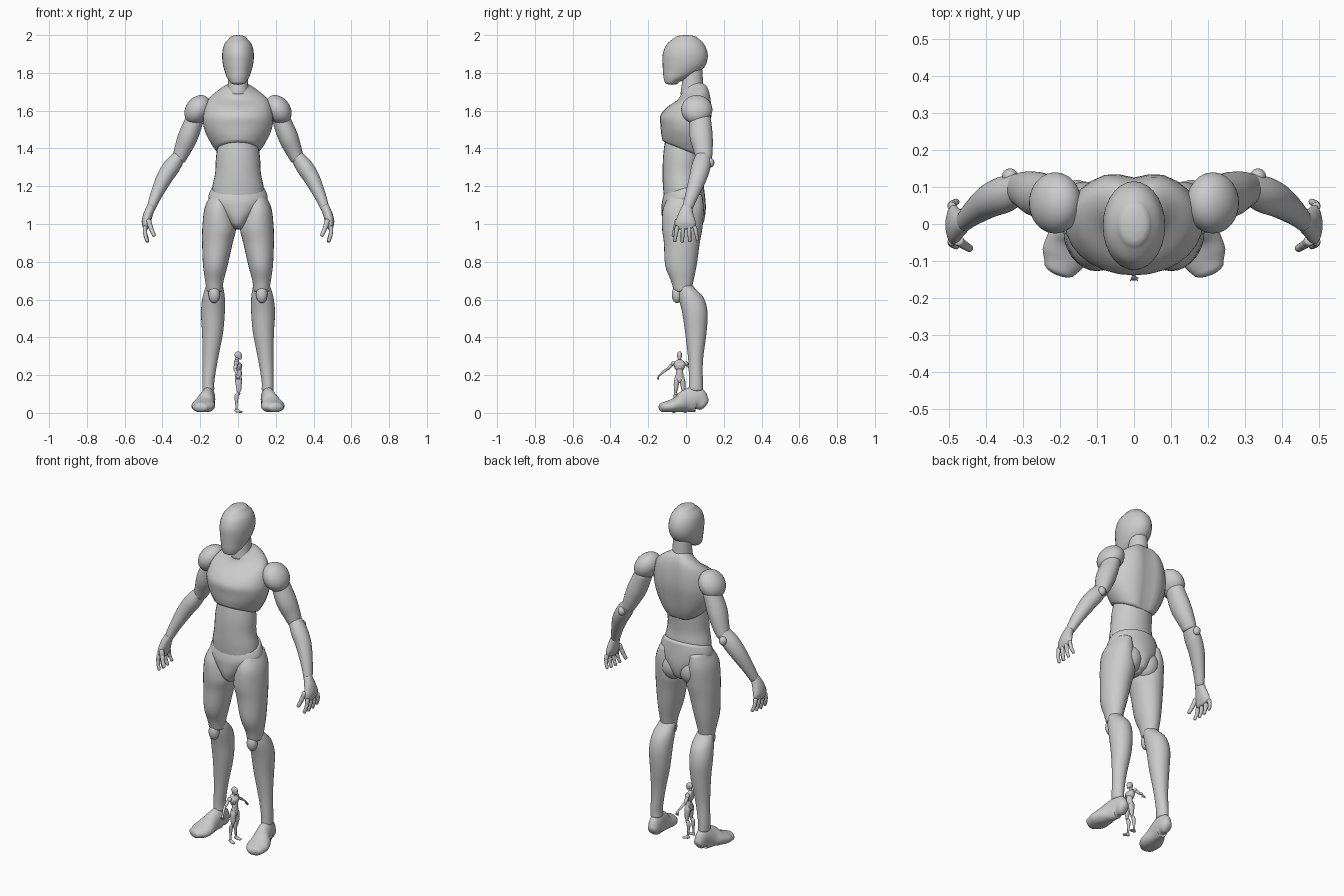
import bpy, bmesh, math
from mathutils import Matrix, Vector

cube = bpy.data.objects.get("Cube")
if cube:
    bpy.data.objects.remove(cube)

grey = bpy.data.materials.new("matte grey")
grey.use_nodes = True
grey.diffuse_color = (0.6, 0.6, 0.6, 1)
grey.node_tree.nodes["Principled BSDF"].inputs["Base Color"].default_value = (0.6, 0.6, 0.6, 1)

SHOULDER = Vector((0.2, 0.06, 1.61))
RAISE = (Matrix.Translation(SHOULDER) @ Matrix.Rotation(math.radians(-23), 4, 'Y')
         @ Matrix.Translation(-SHOULDER))
SMALL = (Matrix.Translation((0, -0.034, 0)) @ Matrix.Rotation(math.pi / 2, 4, 'Z')
         @ Matrix.Scale(0.1625, 4))


def smooth_rings(rings, steps):
    """Catmull-Rom interpolation of (x, y, z, a, b, tilt) rings."""
    pts = [tuple(r) + (0,) * (6 - len(r)) for r in rings]
    pts = [pts[0]] + pts + [pts[-1]]
    out = []
    for i in range(1, len(pts) - 2):
        for s in range(steps):
            t = s / steps
            out.append([b + 0.5 * t * (c - a + t * (2 * a - 5 * b + 4 * c - d
                        + t * (3 * (b - c) + d - a)))
                        for a, b, c, d in zip(*pts[i - 1:i + 3])])
    return out + [list(pts[-2])]


def loft(rings, cap=0.015, upright=False, segs=28, steps=4, bm=None):
    """Skin of elliptical rings with rounded ends."""
    bm = bm or bmesh.new()
    rings = smooth_rings(rings, steps)
    n = len(rings)
    centres = [Vector(r[:3]) for r in rings]
    along = (centres[-1] - centres[0]).normalized()
    frames = []
    for i, r in enumerate(rings):
        if upright:
            t = math.radians(r[5])
            normal = Vector((0, math.sin(t), math.cos(t)))
            normal *= 1 if along.z > 0 else -1
        else:
            normal = (centres[min(i + 1, n - 1)] - centres[max(i - 1, 0)]).normalized()
        u = (Vector((1, 0, 0)) - normal * normal.x).normalized()
        frames.append((centres[i], normal, u, normal.cross(u), r[3], r[4]))

    def end(frame, sign):
        c, nrm, u, v, a, b = frame
        for k in (1, 2, 3):
            t = k * math.pi / 8
            yield (c + nrm * sign * cap * math.sin(t), nrm, u, v,
                   a * math.cos(t), b * math.cos(t))

    full = list(end(frames[0], -1))[::-1] + frames + list(end(frames[-1], 1))
    loops = []
    for c, nrm, u, v, a, b in full:
        angles = [2 * math.pi * k / segs for k in range(segs)]
        loops.append([bm.verts.new(c + u * a * math.cos(t) + v * b * math.sin(t))
                      for t in angles])
    for lo, hi in zip(loops, loops[1:]):
        for k in range(segs):
            j = (k + 1) % segs
            bm.faces.new((lo[k], lo[j], hi[j], hi[k]))
    for loop, frame, sign in ((loops[0], frames[0], -1), (loops[-1], frames[-1], 1)):
        pole = bm.verts.new(frame[0] + frame[1] * sign * cap)
        for k in range(segs):
            bm.faces.new((loop[k], loop[(k + 1) % segs], pole))
    return bm


def ball(centre, radii, lean=0):
    bm = bmesh.new()
    m = (Matrix.Translation(centre) @ Matrix.Rotation(math.radians(lean), 4, 'Y')
         @ Matrix.Diagonal((*radii, 1)))
    bmesh.ops.create_uvsphere(bm, u_segments=28, v_segments=18, radius=1, matrix=m)
    return bm


def place(name, bm, paired=False, arm=False):
    """Put the part on the large figure and on the small one, mirrored if paired."""
    sides = (("left_", 1), ("right_", -1)) if paired else (("", 1),)
    for figure, world in (("", Matrix()), ("small_figure_", SMALL)):
        for side, sign in sides:
            copy = bm.copy()
            if arm and figure:
                copy.transform(RAISE)
            copy.transform(world @ Matrix.Diagonal((sign, 1, 1, 1)))
            bmesh.ops.recalc_face_normals(copy, faces=copy.faces)
            for f in copy.faces:
                f.smooth = True
            mesh = bpy.data.meshes.new(figure + side + name)
            copy.to_mesh(mesh)
            copy.free()
            mesh.materials.append(grey)
            bpy.context.collection.objects.link(bpy.data.objects.new(mesh.name, mesh))
    bm.free()


# head and neck
place("head", loft([(0, 0, 1.985, .045, .062), (0, -.003, 1.95, .073, .1),
                    (0, -.004, 1.9, .084, .119), (0, -.008, 1.85, .081, .116),
                    (0, -.022, 1.81, .071, .1), (0, -.05, 1.775, .058, .069),
                    (0, -.075, 1.752, .042, .038)], upright=True))
place("neck", loft([(0, .035, 1.83, .05, .05), (0, .035, 1.76, .052, .055),
                    (0, .033, 1.69, .058, .062)], upright=True))

# chest with a shallow spine groove
chest = loft([(0, .034, 1.73, .058, .06, -25), (0, .04, 1.7, .105, .088, -25),
              (0, .02, 1.65, .162, .125, -15), (0, .005, 1.57, .186, .142, 0),
              (0, 0, 1.5, .178, .136, 8), (0, -.006, 1.44, .15, .13, 16),
              (0, -.012, 1.4, .122, .122, 22)], upright=True)
for v in chest.verts:
    if v.co.y > 0.03:
        v.co.y -= 0.022 * math.exp(-(v.co.x / 0.045) ** 2) * min(1, (v.co.y - 0.03) / 0.05)
place("chest", chest)

# waist and hips
place("abdomen", loft([(0, -.01, 1.45, .1, .1), (0, -.02, 1.36, .116, .101),
                       (0, -.025, 1.27, .121, .099), (0, -.022, 1.2, .135, .1),
                       (0, -.02, 1.12, .138, .095)], upright=True))
place("pelvis", loft([(0, -.012, 1.185, .142, .108, -14), (0, -.013, 1.14, .157, .114, -8),
                      (0, -.012, 1.09, .135, .117), (0, -.014, 1.04, .084, .114),
                      (0, -.016, 1.0, .052, .1), (0, -.02, .985, .035, .08)], upright=True))
place("buttock", ball((.06, .03, 1.045), (.068, .07, .085)), paired=True)

# legs
place("thigh", loft([(.098, 0, 1.15, .05, .085), (.105, -.014, 1.08, .073, .108),
                     (.1, -.02, .98, .089, .107), (.109, -.022, .9, .081, .095),
                     (.12, -.027, .78, .065, .083), (.125, -.02, .7, .049, .06),
                     (.125, -.018, .65, .042, .048)], upright=True), paired=True)
place("kneecap", ball((.126, -.047, .627), (.03, .028, .046)), paired=True)
place("shin", loft([(.125, 0, .665, .047, .042), (.129, .027, .61, .059, .066),
                    (.133, .047, .53, .063, .067), (.135, .052, .42, .055, .056),
                    (.147, .051, .28, .04, .039), (.157, .052, .17, .032, .037),
                    (.157, .052, .125, .032, .038)], upright=True), paired=True)
foot = loft([(.152, .09, .05, .03, .04), (.156, .055, .072, .036, .066),
             (.167, 0, .062, .043, .06), (.178, -.04, .045, .057, .043),
             (.187, -.085, .034, .062, .034), (.2, -.12, .03, .045, .026)], cap=.02)
for v in foot.verts:
    v.co.z = max(v.co.z, 0.004)
place("foot", foot, paired=True)

# arms
place("shoulder", ball((.213, .057, 1.605), (.064, .083, .083), lean=-35),
      paired=True, arm=True)
place("upper_arm", loft([(.222, .075, 1.57, .046, .055), (.262, .08, 1.47, .053, .061),
                         (.29, .09, 1.4, .046, .052), (.313, .095, 1.345, .036, .043)]),
      paired=True, arm=True)
place("elbow", ball((.335, .128, 1.325), (.022, .022, .026)), paired=True, arm=True)
place("forearm", loft([(.31, .095, 1.36, .034, .042), (.35, .08, 1.305, .045, .05),
                       (.392, .062, 1.24, .042, .046), (.435, .03, 1.15, .031, .035),
                       (.458, .008, 1.09, .024, .028)]), paired=True, arm=True)

# hands with jointed fingers
place("palm", loft([(.46, .005, 1.09, .023, .027), (.476, 0, 1.05, .025, .041),
                    (.486, -.002, 1.01, .024, .053), (.488, 0, .985, .017, .052)]),
      paired=True, arm=True)


def finger(name, start, step, curl, radius):
    bm = bmesh.new()
    p = Vector(start)
    for i in range(3):
        q = p + Vector(step) + Vector((curl * i, 0, 0))
        r = radius * (1 - 0.1 * i)
        loft([(*p, r, r), (*q, r * .9, r * .9)], cap=.006, segs=12, steps=1, bm=bm)
        p = q
    place(name, bm, paired=True, arm=True)


for i, name in enumerate(("index", "middle", "ring", "little")):
    k = i - 1.5
    short = (.001, 0, .001, .004)[i]
    finger(name + "_finger", (.492, k * .031, .985), (.001, k * .003, short - .026),
           -.005, .012)
finger("thumb", (.474, -.045, 1.02), (-.008, -.007, -.027), -.002, .014)
